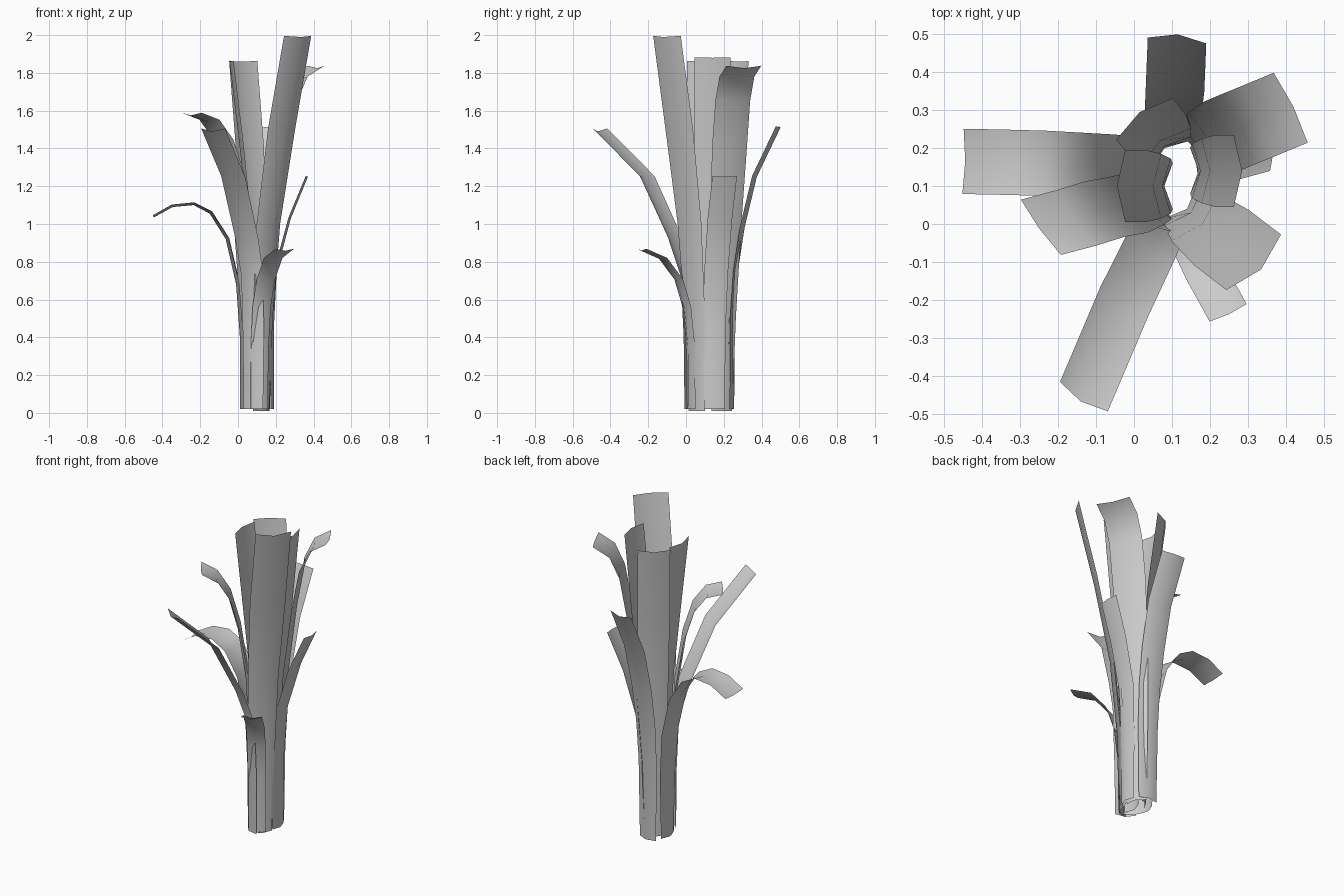
import bpy
from mathutils import Vector


def leaf(name, path, side_dir, base_w, tip_w, base_fold=0.022, tip_fold=0.022):
    """Creased strip: rib follows path, two edges sit inward of the rib."""
    pts = [Vector(p) for p in path]
    side = Vector((side_dir[0], side_dir[1], 0)).normalized()
    n = len(pts)
    verts, faces = [], []
    top = pts[-1].z
    for i, p in enumerate(pts):
        tangent = (pts[min(i + 1, n - 1)] - pts[max(i - 1, 0)]).normalized()
        out = side.cross(tangent).normalized()
        t = min(1, p.z / (top * 0.75))
        w = base_w + (tip_w - base_w) * t
        f = base_fold + (tip_fold - base_fold) * i / (n - 1)
        verts += [p - side * w / 2 - out * f, p, p + side * w / 2 - out * f]
    for i in range(n - 1):
        for j in range(2):
            a = i * 3 + j
            faces.append((a, a + 1, a + 4, a + 3))
    mesh = bpy.data.meshes.new(name)
    mesh.from_pydata(verts, [], faces)
    mesh.polygons.foreach_set("use_smooth", [True] * len(faces))
    ob = bpy.data.objects.new(name, mesh)
    bpy.context.collection.objects.link(ob)


# Tall upright leaves
leaf("tall_leaf_front",
     [(.14, .04, .01), (.15, .03, .5), (.18, 0, 1), (.25, -.055, 1.5), (.335, -.12, 1.99)],
     (.145, .147), .12, .205, .025, .028)
leaf("tall_leaf_left",
     [(.08, .1, .02), (.075, .1, .5), (.05, .1, 1), (.01, .1, 1.4), (-.045, .1, 1.86)],
     (0, -1), .12, .19)
leaf("tall_leaf_back",
     [(.08, .2, .02), (.08, .205, .5), (.07, .22, 1), (.05, .25, 1.4), (.015, .295, 1.86)],
     (-.15, -.11), .12, .185)
leaf("tall_leaf_right",
     [(.17, .14, .02), (.175, .14, .5), (.2, .14, 1), (.235, .14, 1.4), (.285, .14, 1.88)],
     (0, 1), .12, .19)
# Tall leaf with a bent tip
leaf("bent_leaf_back_right",
     [(.16, .2, .01), (.17, .205, .5), (.2, .22, 1), (.245, .238, 1.4),
      (.285, .255, 1.65), (.335, .275, 1.77), (.42, .31, 1.825)],
     (-.09, .185), .12, .205, .022, .015)
# Arched leaves
leaf("arched_leaf_left",
     [(.01, .14, .02), (.01, .14, .4), (-.01, .145, .68), (-.065, .15, .92),
      (-.15, .155, 1.055), (-.235, .16, 1.1), (-.345, .163, 1.09), (-.445, .165, 1.035)],
     (-.02, -1), .12, .172, .022, .012)
leaf("arched_leaf_front_left",
     [(.04, .06, .02), (.04, .06, .5), (.015, .055, .95), (-.03, .04, 1.25),
      (-.09, .03, 1.44), (-.16, .01, 1.54), (-.25, -.012, 1.575)],
     (.105, -.145), .12, .18, .022, .015)
leaf("arched_leaf_front_right",
     [(.12, .012, .02), (.122, .01, .35), (.132, -.01, .56), (.153, -.05, .7),
      (.19, -.13, .81), (.25, -.238, .858)],
     (.095, .045), .1, .108, .018, .012)
# Straight spreading leaves
leaf("spread_leaf_front",
     [(.07, .005, .02), (.07, .003, .4), (.065, -.01, .72), (.035, -.075, .92),
      (-.035, -.22, 1.24), (-.14, -.468, 1.49)],
     (.13, -.08), .12, .148, .022, .022)
leaf("spread_leaf_right",
     [(.19, .15, .02), (.19, .15, .45), (.205, .16, .75), (.28, .18, 1.03), (.37, .205, 1.25)],
     (0, 1), .11, .13, .018, .012)
leaf("spread_leaf_back",
     [(.1, .255, .02), (.1, .258, .5), (.102, .275, .75), (.105, .31, .98),
      (.11, .375, 1.25), (.115, .5, 1.51)],
     (-1, .1), .12, .155, .018, .018)
